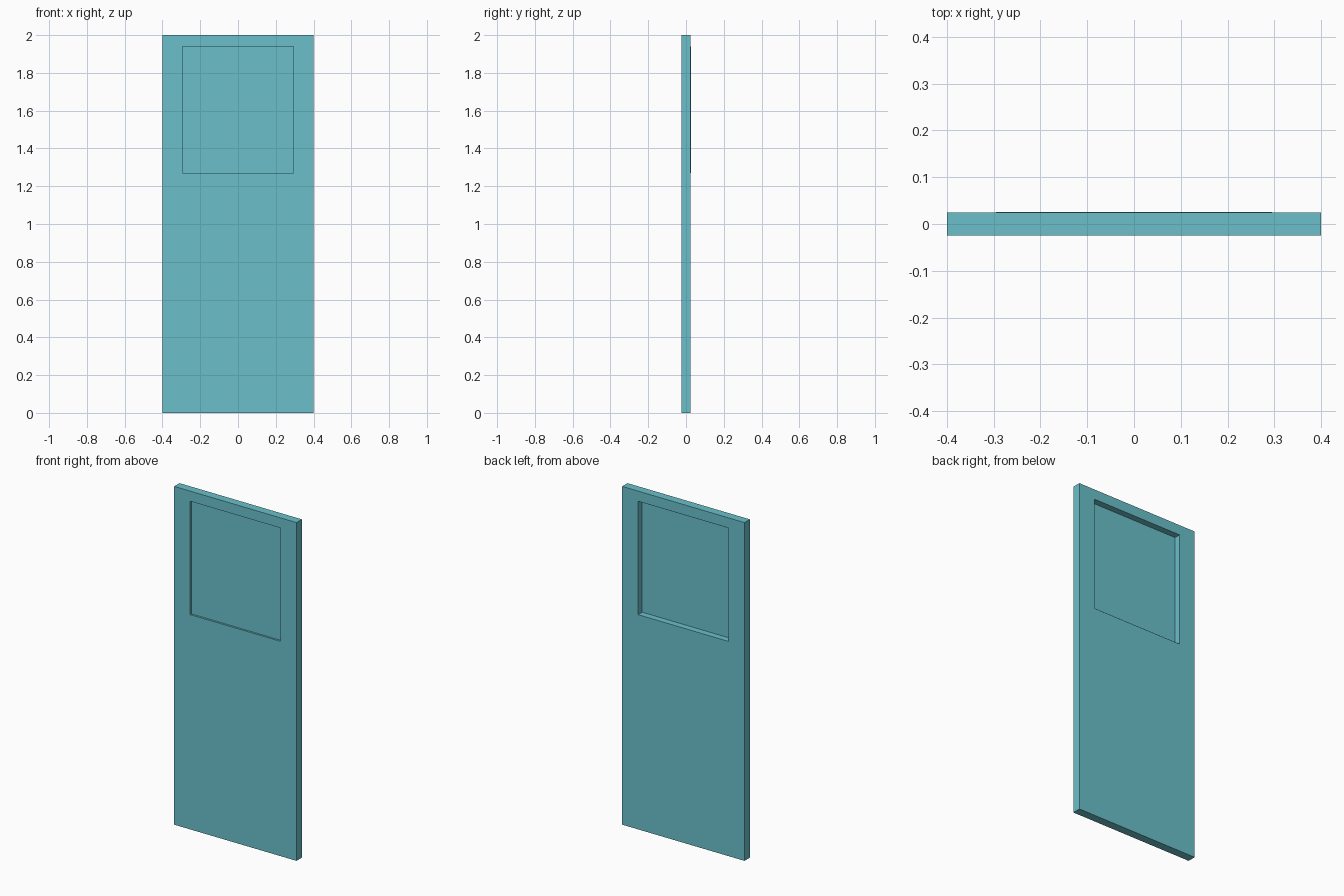
import bpy, bmesh

if "Cube" in bpy.data.objects:
    bpy.data.objects.remove(bpy.data.objects["Cube"])

W, T, H = 0.4, 0.025, 2.0            # half width, half thickness, height
WX, Z0, Z1 = 0.295, 1.27, 1.94       # window half width, bottom, top
LIP, PANE_Y = 0.0008, -0.013         # rear lip, pane depth

teal = bpy.data.materials.new("teal")
teal.diffuse_color = (0.145, 0.527, 0.597, 1)
teal.use_nodes = True
teal.node_tree.nodes["Principled BSDF"].inputs["Base Color"].default_value = teal.diffuse_color


def finish(name, bm):
    me = bpy.data.meshes.new(name)
    bmesh.ops.recalc_face_normals(bm, faces=bm.faces[:])
    bm.to_mesh(me)
    bm.free()
    me.materials.append(teal)
    ob = bpy.data.objects.new(name, me)
    bpy.context.collection.objects.link(ob)
    return ob


def box(bm, x0, x1, y0, y1, z0, z1):
    vs = bmesh.ops.create_cube(bm, size=1)["verts"]
    for v in vs:
        v.co.x = x1 if v.co.x > 0 else x0
        v.co.y = y1 if v.co.y > 0 else y0
        v.co.z = z1 if v.co.z > 0 else z0


# Door leaf: a 3 x 3 sheet without its middle cell, extruded to thickness
bm = bmesh.new()
xs, zs = (-W, -WX, WX, W), (0, Z0, Z1, H)
grid = [[bm.verts.new((x, -T, z)) for x in xs] for z in zs]
for j in range(3):
    for i in range(3):
        if (i, j) != (1, 1):
            bm.faces.new((grid[j][i], grid[j][i + 1], grid[j + 1][i + 1], grid[j + 1][i]))
sheet = bmesh.ops.extrude_face_region(bm, geom=bm.faces[:], use_keep_orig=True)
bmesh.ops.translate(bm, vec=(0, 2 * T, 0),
                    verts=[g for g in sheet["geom"] if isinstance(g, bmesh.types.BMVert)])
# Raise the window rim very slightly at the back
rim = [v for v in bm.verts if v.co.y > 0 and abs(abs(v.co.x) - WX) < 1e-4
       and min(abs(v.co.z - Z0), abs(v.co.z - Z1)) < 1e-4]
inner = [e for e in bm.edges if e.verts[0] in rim and e.verts[1] in rim]
lip = bmesh.ops.extrude_edge_only(bm, edges=inner)
for g in lip["geom"]:
    if isinstance(g, bmesh.types.BMVert):
        g.co.y += LIP
finish("door_leaf", bm)

# Window pane, set near the front face
bm = bmesh.new()
box(bm, -WX, WX, PANE_Y - 0.001, PANE_Y + 0.001, Z0, Z1)
finish("window_pane", bm)
